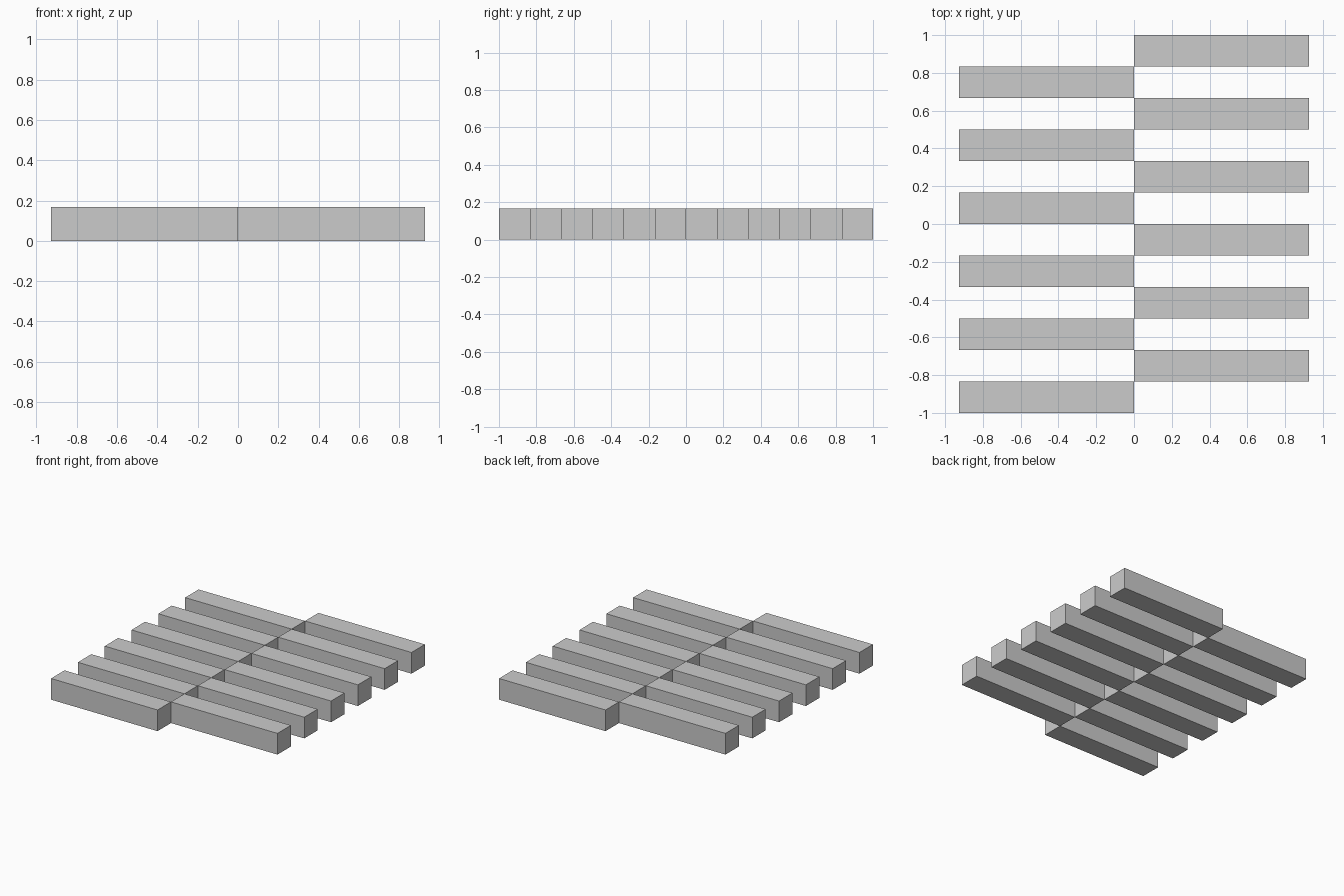
import bpy, bmesh

if "Cube" in bpy.data.objects:
    bpy.data.objects.remove(bpy.data.objects["Cube"])

COUNT = 6             # bars per side
WIDTH = 2.0 / 12      # square bar section
LENGTH = 0.927


def bar(name, x, y):
    """Square bar lying along x, standing on z = 0."""
    mesh = bpy.data.meshes.new(name)
    bm = bmesh.new()
    bmesh.ops.create_cube(bm, size=1.0)
    bmesh.ops.scale(bm, vec=(LENGTH, WIDTH, WIDTH), verts=bm.verts)
    bm.to_mesh(mesh)
    bm.free()
    obj = bpy.data.objects.new(name, mesh)
    obj.location = (x, y, WIDTH / 2)
    bpy.context.collection.objects.link(obj)


# Two staggered rows of bars meeting corner to corner at x = 0
for i in range(COUNT):
    y = -1 + WIDTH * (2 * i + 0.5)
    bar(f"left_bar_{i + 1}", -LENGTH / 2, y)
    bar(f"right_bar_{i + 1}", LENGTH / 2, y + WIDTH)
